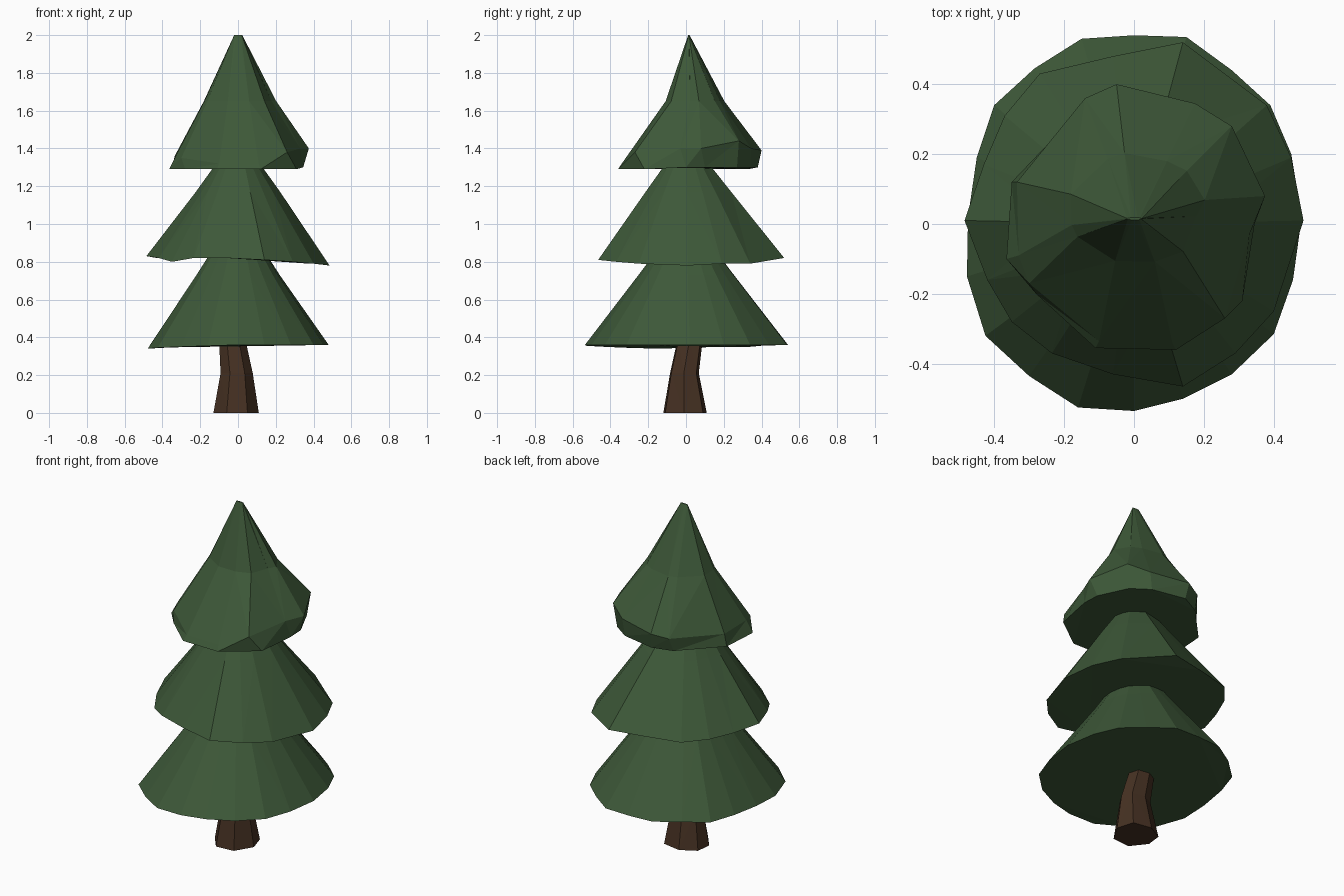
import bpy, bmesh


def material(name, color):
    m = bpy.data.materials.new(name)
    m.diffuse_color = (*color, 1)
    return m


def loft(name, rings, mat):
    """Skin a stack of equal-length rings and cap both ends, flat shaded."""
    bm = bmesh.new()
    loops = [[bm.verts.new(p) for p in ring] for ring in rings]
    n = len(loops[0])
    for a, b in zip(loops, loops[1:]):
        for i in range(n):
            j = (i + 1) % n
            bm.faces.new((a[i], a[j], b[j], b[i]))
    bm.faces.new(loops[0][::-1])
    bm.faces.new(loops[-1])
    bmesh.ops.recalc_face_normals(bm, faces=bm.faces[:])
    bmesh.ops.triangulate(bm, faces=bm.faces[:])
    me = bpy.data.meshes.new(name)
    bm.to_mesh(me)
    bm.free()
    me.materials.append(mat)
    ob = bpy.data.objects.new(name, me)
    bpy.context.collection.objects.link(ob)
    return ob


def shrink(ring, z, sx, sy, cx=0, cy=0):
    """Copy of a ring, scaled and levelled at height z."""
    return [(x * sx + cx, y * sy + cy, z) for x, y, _ in ring]


green = material("needles", (0.047, 0.098, 0.04))
brown = material("bark", (0.06, 0.03, 0.016))

# Bent trunk
foot = [(-0.06, -0.12, 0), (0.05, -0.11, 0), (0.11, -0.01, 0), (0.08, 0.09, 0),
        (-0.03, 0.11, 0), (-0.12, 0.06, 0), (-0.13, -0.03, 0)]
loft("trunk", [foot,
               shrink(foot, 0.21, 0.71, 0.66, 0, -0.005),
               shrink(foot, 0.39, 0.58, 0.58, -0.025, 0.025)], brown)

# Lower skirt of branches
low = [(0, -0.535, .36), (.14, -.50, .36), (.28, -.43, .36), (.40, -.315, .36),
       (.455, -.16, .36), (.48, .02, .36), (.45, .2, .36), (.39, .34, .36),
       (.28, .44, .36), (.15, .535, .36), (0, .54, .36), (-.15, .53, .36),
       (-.285, .445, .36), (-.40, .34, .35), (-.45, .19, .35), (-.475, .02, .345),
       (-.478, -.15, .34), (-.425, -.32, .345), (-.30, -.435, .35), (-.16, -.525, .355)]
loft("lower_branches", [low,
                        shrink(low, 0.73, 0.46, 0.47),
                        shrink(low, 0.88, 0.26, 0.26)], green)

# Middle skirt of branches
mid = [(.14, -.465, .81), (.29, -.37, .80), (.40, -.25, .79), (.485, .01, .78),
       (.45, .19, .79), (.38, .34, .79), (.14, .52, .82), (-.06, .48, .82),
       (-.27, .43, .82), (-.37, .31, .82), (-.43, .17, .82), (-.485, .01, .83),
       (-.42, -.16, .82), (-.35, -.28, .80), (-.235, -.37, .82), (-.06, -.43, .82)]
loft("middle_branches", [mid,
                         shrink(mid, 1.17, 0.46, 0.46),
                         shrink(mid, 1.36, 0.18, 0.17)], green)

# Crown with a bulging lower edge and a short ridge at the tip
rim = [(-.11, -.355, 1.29), (.12, -.36, 1.29), (.31, -.22, 1.29), (.345, 0, 1.30),
       (.34, .1, 1.30), (.26, .27, 1.30), (.16, .34, 1.30), (-.04, .38, 1.30),
       (-.15, .33, 1.29), (-.35, .12, 1.29), (-.365, -.10, 1.29), (-.28, -.2, 1.29)]
bulge = [(-.10, -.335, 1.32), (.11, -.34, 1.32), (.26, -.27, 1.38), (.33, -.03, 1.40),
         (.375, .08, 1.40), (.28, .28, 1.44), (.175, .345, 1.40), (-.05, .40, 1.39),
         (-.14, .36, 1.37), (-.335, .12, 1.36), (-.33, -.09, 1.36), (-.30, -.17, 1.35)]
loft("crown", [rim, bulge,
               shrink(bulge, 1.65, 0.54, 0.42, 0, 0.035),
               shrink(bulge, 2.0, 0.06, 0.01, 0, 0.015)], green)
